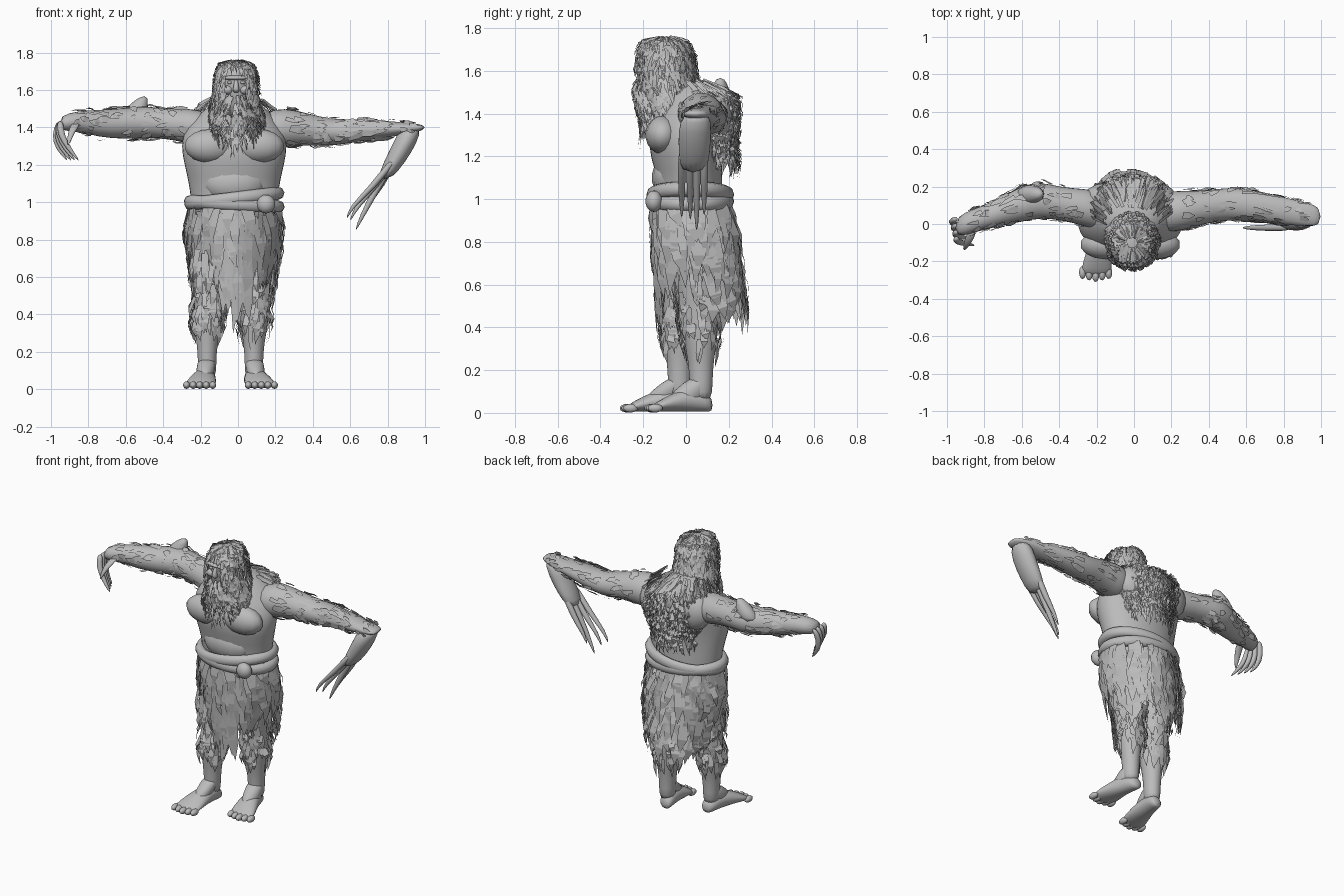
import bpy, bmesh, math, random
from mathutils import Vector

random.seed(4)
cube = bpy.data.objects.get("Cube")
if cube:
    bpy.data.objects.remove(cube, do_unlink=True)

clay = bpy.data.materials.new("clay_grey")
clay.use_nodes = True
GREY = (0.5, 0.5, 0.5, 1)
clay.diffuse_color = GREY
for node in clay.node_tree.nodes:
    if node.type == 'BSDF_PRINCIPLED':
        node.inputs["Base Color"].default_value = GREY
        node.inputs["Roughness"].default_value = 0.8


def finish(name, bm, smooth=True, levels=0):
    """Turn a bmesh into a named object with the shared material."""
    mesh = bpy.data.meshes.new(name)
    bm.to_mesh(mesh)
    bm.free()
    for poly in mesh.polygons:
        poly.use_smooth = smooth
    mesh.materials.append(clay)
    obj = bpy.data.objects.new(name, mesh)
    bpy.context.collection.objects.link(obj)
    if levels:
        obj.modifiers.new("soften", 'SUBSURF').levels = levels
        obj.modifiers["soften"].render_levels = levels
    return obj


def ring_point(ring, axis, angle):
    """Point at an angle on one elliptical ring (x, y, z, radius, radius)."""
    x, y, z, a, b = ring
    u, v = a * math.cos(angle), b * math.sin(angle)
    offset = {'x': (0, u, v), 'y': (u, 0, v), 'z': (u, v, 0)}[axis]
    return Vector((x, y, z)) + Vector(offset)


def loft(name, rings, axis='z', sides=14, levels=1):
    """Closed body through a row of elliptical rings."""
    bm = bmesh.new()
    rows = [[bm.verts.new(ring_point(r, axis, math.tau * i / sides)) for i in range(sides)]
            for r in rings]
    for low, high in zip(rows, rows[1:]):
        for i in range(sides):
            j = (i + 1) % sides
            bm.faces.new((low[i], low[j], high[j], high[i]))
    bm.faces.new(rows[0])
    bm.faces.new(rows[-1])
    bmesh.ops.recalc_face_normals(bm, faces=bm.faces)
    return finish(name, bm, True, levels)


def blob(name, centre, size):
    """Ellipsoid muscle, toe or knot."""
    bm = bmesh.new()
    bmesh.ops.create_uvsphere(bm, u_segments=14, v_segments=9, radius=1)
    bmesh.ops.scale(bm, vec=size, verts=bm.verts)
    bmesh.ops.translate(bm, vec=centre, verts=bm.verts)
    return finish(name, bm)


def strip(bm, root, mid, tip, out, width):
    """Pointed ribbon used for hair locks and torn cloth."""
    side = out.cross(tip - root)
    if side.length < 1e-6:
        return
    side = side.normalized() * width / 2
    a, b = bm.verts.new(root - side), bm.verts.new(root + side)
    c, d = bm.verts.new(mid + side * 0.9), bm.verts.new(mid - side * 0.9)
    bm.faces.new((a, b, c, d))
    bm.faces.new((d, c, bm.verts.new(tip)))


def shell(rings, axis, angle, t):
    """Blend between rings; past the last ring the point hangs straight down."""
    last = len(rings) - 1
    over = max(0, t - last)
    t = min(t, last)
    i = min(int(t), last - 1)
    ring = [p + (q - p) * (t - i) for p, q in zip(rings[i], rings[i + 1])]
    drop = Vector((0, 0, -0.1 * over))
    return ring_point(ring, axis, angle) + drop, Vector(ring[:3]) + drop


def shag(name, rings, count, length, width, lift, axis='z', arc=(0, math.tau), span=None, skip=None):
    """Scatter ribbons down a lofted surface."""
    bm = bmesh.new()
    low, high = span or (0, len(rings) - 1)
    for _ in range(count):
        angle, t = random.uniform(*arc), random.uniform(low, high)
        if skip and skip(angle, t):
            continue
        reach = length * random.uniform(0.6, 1.3)
        swing = random.uniform(-0.12, 0.12)
        root, core = shell(rings, axis, angle, t)
        mid, _c = shell(rings, axis, angle + swing, t + reach * 0.55)
        tip, _c = shell(rings, axis, angle + swing * 2, t + reach)
        out = (root - core).normalized()
        puff = lift * random.uniform(0.3, 1.2)
        strip(bm, root + out * 0.004, mid + out * puff, tip + out * puff * 0.8,
              out, width * random.uniform(0.6, 1.3))
    finish(name, bm, False)


# Torso with chest, belly and shoulder blades
loft("torso", [(-0.02, 0.03, 0.84, 0.19, 0.13), (-0.02, 0.02, 0.95, 0.23, 0.16),
               (-0.02, 0.02, 1.08, 0.24, 0.15), (-0.02, 0.0, 1.2, 0.27, 0.17),
               (-0.02, 0.0, 1.3, 0.29, 0.18), (-0.02, 0.04, 1.4, 0.27, 0.18),
               (-0.01, 0.06, 1.49, 0.18, 0.15), (-0.01, 0.01, 1.56, 0.08, 0.09)], sides=20)
blob("belly", (-0.02, -0.07, 1.1), (0.17, 0.09, 0.11))
for word, s in (("left", 1), ("right", -1)):
    blob(word + "_chest", (-0.02 + s * 0.13, -0.11, 1.3), (0.14, 0.08, 0.09))
    blob(word + "_shoulder_blade", (-0.02 + s * 0.13, 0.14, 1.38), (0.12, 0.08, 0.12))
    blob(word + "_eye", (-0.01 + s * 0.035, -0.212, 1.64), (0.014, 0.012, 0.009))
    blob(word + "_cheek", (-0.01 + s * 0.045, -0.195, 1.6), (0.03, 0.03, 0.025))

# Head and face
loft("head", [(-0.01, -0.07, 1.44, 0.08, 0.09), (-0.01, -0.09, 1.52, 0.09, 0.115),
              (-0.01, -0.1, 1.6, 0.1, 0.125), (-0.01, -0.1, 1.68, 0.1, 0.13),
              (-0.01, -0.1, 1.73, 0.08, 0.1), (-0.01, -0.1, 1.75, 0.03, 0.04)])
blob("brow", (-0.01, -0.205, 1.665), (0.07, 0.03, 0.014))
loft("nose", [(-0.01, -0.215, 1.66, 0.01, 0.012), (-0.01, -0.23, 1.62, 0.015, 0.018),
              (-0.01, -0.23, 1.595, 0.022, 0.022), (-0.01, -0.22, 1.585, 0.01, 0.01)], sides=8)

# Hair, beard and mane
scalp = [(-0.01, -0.1, 1.76, 0.02, 0.02), (-0.01, -0.1, 1.74, 0.08, 0.1),
         (-0.01, -0.1, 1.67, 0.105, 0.135), (-0.01, -0.1, 1.59, 0.11, 0.14),
         (-0.01, -0.08, 1.51, 0.125, 0.14), (-0.01, -0.06, 1.43, 0.14, 0.13)]
beard = [(-0.01, -0.19, 1.58, 0.05, 0.03), (-0.01, -0.18, 1.49, 0.08, 0.06),
         (-0.01, -0.16, 1.41, 0.12, 0.06), (-0.01, -0.15, 1.34, 0.12, 0.05)]
mane = [(-0.01, 0.0, 1.56, 0.13, 0.08), (-0.01, 0.08, 1.48, 0.2, 0.15),
        (-0.01, 0.1, 1.38, 0.21, 0.13), (-0.01, 0.1, 1.28, 0.18, 0.12),
        (-0.01, 0.11, 1.2, 0.13, 0.11)]


def over_face(angle, t):
    return t > 0.9 and abs(angle - 1.5 * math.pi) < 0.5


shag("hair", scalp, 1100, 1.1, 0.016, 0.02, skip=over_face)
shag("beard", beard, 260, 0.9, 0.014, 0.02, arc=(math.pi, math.tau))
shag("mane", mane, 750, 0.9, 0.018, 0.035, arc=(-0.1, math.pi + 0.1))

# Left arm ending in a long clawed hand
left_arm = [(0.12, 0.06, 1.38, 0.12, 0.11), (0.25, 0.07, 1.4, 0.11, 0.11),
            (0.38, 0.09, 1.39, 0.09, 0.085), (0.5, 0.11, 1.37, 0.09, 0.075),
            (0.65, 0.1, 1.385, 0.085, 0.06), (0.8, 0.07, 1.39, 0.075, 0.045),
            (0.93, 0.05, 1.395, 0.065, 0.03), (1.0, 0.04, 1.4, 0.05, 0.012)]
loft("left_arm", left_arm, 'x')
loft("left_hand", [(0.93, 0.05, 1.41, 0.06, 0.07), (0.89, 0.04, 1.31, 0.065, 0.08),
                   (0.84, 0.04, 1.22, 0.06, 0.075), (0.78, 0.035, 1.12, 0.04, 0.065)])
claws = [(-0.02, 0.58, 0.91), (0.02, 0.6, 0.9), (0.05, 0.63, 0.85), (0.085, 0.66, 0.92)]
for i, (y, x, z) in enumerate(claws):
    loft("left_claw_" + str(i), [(0.84, y, 1.24, 0.025, 0.02), ((x + 0.86) / 2, y, 1.08, 0.025, 0.02),
                                 (x + 0.03, y, z + 0.07, 0.015, 0.013), (x, y, z, 0.003, 0.003)], sides=8)

# Right arm with pointed elbow and curled fingers
right_arm = [(-0.14, 0.06, 1.38, 0.12, 0.11), (-0.27, 0.09, 1.41, 0.1, 0.095),
             (-0.4, 0.11, 1.42, 0.09, 0.08), (-0.5, 0.13, 1.43, 0.1, 0.09),
             (-0.6, 0.11, 1.42, 0.1, 0.085), (-0.75, 0.05, 1.42, 0.07, 0.075),
             (-0.85, 0.02, 1.435, 0.065, 0.055), (-0.96, -0.02, 1.42, 0.06, 0.045)]
loft("right_arm", right_arm, 'x')
loft("right_elbow", [(-0.57, 0.15, 1.43, 0.1, 0.07), (-0.54, 0.16, 1.51, 0.06, 0.05),
                     (-0.5, 0.16, 1.57, 0.02, 0.02)], sides=10)
for i in range(4):
    y, shift = 0.03 - 0.035 * i, 0.02 * i
    loft("right_finger_" + str(i), [(-0.95, y, 1.44, 0.02, 0.018), (-0.98 + shift / 2, y - 0.02, 1.36, 0.02, 0.018),
                                    (-0.96 + shift, y - 0.03, 1.28, 0.017, 0.015),
                                    (-0.91 + shift, y - 0.04, 1.22, 0.005, 0.005)], sides=8)
loft("right_thumb", [(-0.86, -0.03, 1.43, 0.03, 0.025), (-0.89, -0.1, 1.38, 0.022, 0.022),
                     (-0.91, -0.14, 1.3, 0.006, 0.006)], sides=8)
shag("left_arm_scraps", left_arm, 110, 0.5, 0.03, 0.012, 'x', span=(1, 6))
shag("right_arm_scraps", right_arm, 110, 0.5, 0.03, 0.012, 'x', span=(1, 6))

# Legs and feet: height, blend from hip to ankle, two radii
leg_profile = [(0.95, 0, 0.12, 0.13), (0.75, 0.3, 0.11, 0.13), (0.58, 0.55, 0.09, 0.11),
               (0.47, 0.7, 0.075, 0.09), (0.36, 0.9, 0.08, 0.085), (0.24, 1, 0.055, 0.06),
               (0.14, 1, 0.05, 0.055), (0.05, 1, 0.05, 0.055)]
foot_profile = [(0, 0.03, 0.03), (0.1, 0.048, 0.045), (0.35, 0.055, 0.06),
                (0.65, 0.075, 0.045), (0.9, 0.085, 0.025), (1, 0.07, 0.015)]


def leg(word, hip, ankle, heel, toe):
    hip, ankle, heel, toe = (Vector(p) for p in (hip, ankle, heel, toe))
    rings = [(*hip.lerp(ankle, t), z, a, b) for z, t, a, b in leg_profile]
    rings = [(x, y, z, a, b) for x, y, z, a, b in rings]
    loft(word + "_leg", rings)
    loft(word + "_foot", [(*heel.lerp(toe, t), h + 0.005, w, h) for t, w, h in foot_profile], 'y')
    loft(word + "_instep", [(*ankle.lerp(toe, t), z, 0.05, 0.05 + t / 8)
                            for z, t in ((0.17, 0), (0.11, 0.2), (0.04, 0.4))])
    for i in range(5):
        x = toe.x + (i - 2) * 0.035
        blob(word + "_toe_" + str(i), (x, toe.y + 0.008 * abs(i - 2), 0.022), (0.019, 0.035, 0.02))
    shag(word + "_leg_rags", rings, 170, 0.9, 0.035, 0.025, span=(0.8, 4.2))


leg("left", (0.1, 0.04), (0.085, 0.07), (0.07, 0.125), (0.125, -0.16))
leg("right", (-0.14, 0.02), (-0.165, -0.03), (-0.16, 0.03), (-0.205, -0.275))

# Rolled sash with a knot
for i, tilt in enumerate((-0.12, 0.06)):
    bpy.ops.mesh.primitive_torus_add(location=(-0.02, 0.02, 1.02 - 0.03 * i), rotation=(0, tilt, 0),
                                     major_radius=0.235, minor_radius=0.035, major_segments=40, minor_segments=8)
    sash = bpy.context.object
    sash.name = "sash_" + str(i)
    sash.scale = (1, 0.76, 1)
    sash.data.materials.append(clay)
    bpy.ops.object.shade_smooth()
blob("sash_knot", (0.15, -0.15, 0.99), (0.05, 0.04, 0.05))

# Torn skirt in layers, with long tails front and back
skirt = [(-0.02, 0.02, 1.0, 0.24, 0.18), (-0.02, 0.03, 0.9, 0.25, 0.185),
         (-0.02, 0.04, 0.78, 0.25, 0.185), (-0.02, 0.05, 0.66, 0.225, 0.19),
         (-0.02, 0.06, 0.54, 0.2, 0.2), (-0.02, 0.07, 0.46, 0.18, 0.2)]
shag("skirt", skirt, 240, 1.7, 0.06, 0.02, span=(0, 2.3))
shag("skirt_back", skirt, 130, 1.9, 0.055, 0.035, arc=(0.3, math.pi - 0.3), span=(0.5, 4))
front = 1.5 * math.pi
shag("front_tails", skirt, 60, 2.6, 0.05, 0.01, arc=(front - 0.4, front + 0.4), span=(0, 3.6))
